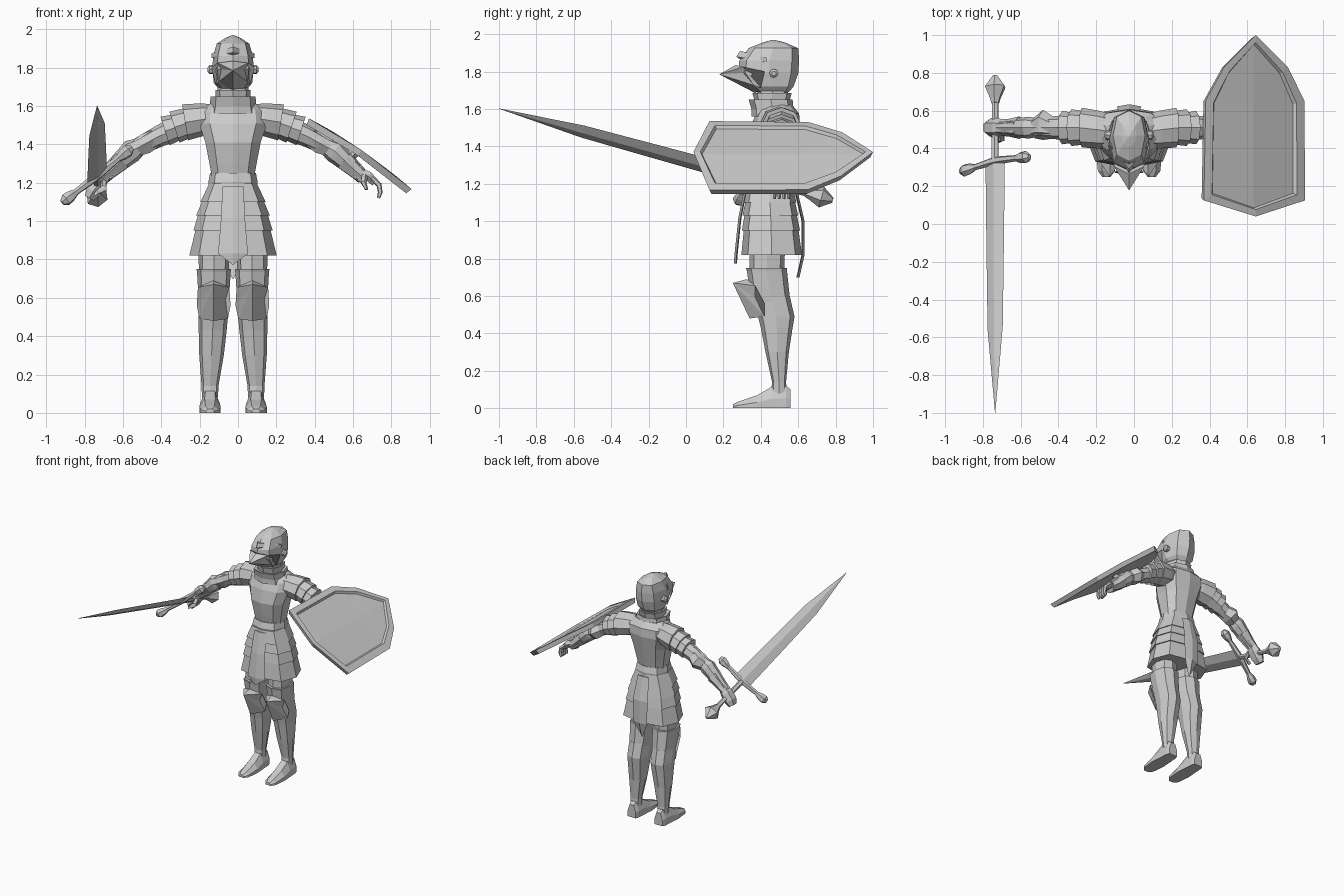
import bpy, bmesh, math
from mathutils import Vector

CX = -0.026  # body centre line
steel = bpy.data.materials.new("steel grey")
steel.diffuse_color = (0.6, 0.6, 0.6, 1)


def make(name, verts, faces):
    me = bpy.data.meshes.new(name)
    bm = bmesh.new()
    vs = [bm.verts.new(v) for v in verts]
    for f in faces:
        bm.faces.new([vs[i] for i in f])
    bmesh.ops.recalc_face_normals(bm, faces=bm.faces)
    bm.to_mesh(me)
    bm.free()
    me.materials.append(steel)
    ob = bpy.data.objects.new(name, me)
    bpy.context.collection.objects.link(ob)
    return ob


def bridge(name, rings):
    """Skin a stack of equal rings and cap both ends."""
    n = len(rings[0])
    verts = [p for r in rings for p in r]
    faces = [(k*n + i, k*n + (i+1) % n, (k+1)*n + (i+1) % n, (k+1)*n + i)
             for k in range(len(rings)-1) for i in range(n)]
    faces += [tuple(range(n)), tuple(range((len(rings)-1)*n, len(rings)*n))]
    return make(name, verts, faces)


def spow(v, p):
    return math.copysign(abs(v)**p, v)


def stack(name, rows, s=1, n=8, p=0.8):
    """Horizontal rings: (z, x offset, half width, front y, back y)."""
    rings = []
    for z, ox, rx, yf, yb in rows:
        ring = []
        for i in range(n):
            a = 2*math.pi*i/n
            ring.append((CX + s*ox + rx*spow(math.sin(a), p),
                         (yf+yb)/2 - (yb-yf)/2*spow(math.cos(a), p), z))
        rings.append(ring)
    return bridge(name, rings)


def tube(name, rows, u=(0, 1, 0), n=8):
    """Rings along a path: (point, radius along u, radius across)."""
    pts = [Vector(r[0]) for r in rows]
    u = Vector(u).normalized()
    rings = []
    for k, (_, ru, rv) in enumerate(rows):
        t = pts[min(k+1, len(pts)-1)] - pts[max(k-1, 0)]
        v = t.cross(u).normalized()
        rings.append([pts[k] + u*ru*math.cos(2*math.pi*i/n)
                      + v*rv*math.sin(2*math.pi*i/n) for i in range(n)])
    return bridge(name, rings)


def pyramid(name, base, tip, s=0):
    """Ridged plate: base loop closed to a forward tip."""
    n = len(base)
    v = [(CX + s + x, y, z) for x, y, z in base + [tip]]
    return make(name, v, [(i, (i+1) % n, n) for i in range(n)] + [tuple(range(n))])


# helmet, visor and brow
stack("helmet", [(1.69, 0, .075, .38, .55), (1.72, 0, .10, .34, .575),
                 (1.79, 0, .108, .28, .60), (1.86, 0, .104, .285, .605),
                 (1.925, 0, .085, .335, .60), (1.955, 0, .04, .41, .53),
                 (1.97, 0, .004, .46, .47)])
pyramid("visor", [(0, .265, 1.835), (.08, .305, 1.825), (.113, .42, 1.80), (.09, .40, 1.715),
                  (0, .37, 1.685), (-.09, .40, 1.715), (-.113, .42, 1.80),
                  (-.08, .305, 1.825)], (0, .178, 1.785))
pyramid("brow", [(.112, .43, 1.85), (.112, .43, 1.875), (0, .29, 1.91),
                 (-.112, .43, 1.875), (-.112, .43, 1.85), (0, .29, 1.865)], (0, .268, 1.88))
for s in (-1, 1):
    tube("visor_pivot", [((CX + s*.09, .47, 1.79), .024, .024),
                         ((CX + s*.122, .47, 1.79), .024, .024),
                         ((CX + s*.132, .47, 1.79), .012, .012)])

# neck and gorget
stack("neck", [(1.58, 0, .085, .38, .55), (1.72, 0, .08, .38, .545)])
stack("gorget_lower", [(1.56, 0, .13, .35, .59), (1.60, 0, .12, .35, .575),
                       (1.65, 0, .118, .335, .57), (1.64, 0, .095, .36, .55)])
stack("gorget_upper", [(1.63, 0, .09, .37, .55), (1.685, 0, .092, .355, .565),
                       (1.68, 0, .08, .38, .55)])

# torso and belt
stack("breastplate", [(1.23, 0, .115, .36, .55), (1.30, 0, .128, .345, .565),
                      (1.41, 0, .15, .325, .59), (1.51, 0, .185, .345, .61),
                      (1.575, 0, .18, .375, .605), (1.62, 0, .11, .40, .57)], n=10)
stack("belt", [(1.175, 0, .126, .335, .57), (1.205, 0, .128, .33, .575),
               (1.25, 0, .12, .345, .56)])

# skirt of overlapping plates
levels = [1.18, 1.10, 1.03, .95, .82]
widths = [.125, .17, .192, .207, .228]
for k in range(4):
    a, b = widths[k] - (.014 if k else 0), widths[k+1]
    stack("skirt_plate", [(levels[k] + .015, 0, a, .325 - .005*k, .57 + .01*k),
                          (levels[k+1], 0, b, .305 - .003*k, .59 + .01*k)], p=.7)

# tabards: folded hanging plates, front and back
for name, cols in (("front_tabard", [(1.18, .055, .325), (1.02, .062, .292),
                                     (.83, .078, .272), (.775, .004, .268)]),
                   ("back_tabard", [(1.18, .05, .58), (1.00, .065, .622),
                                    (.82, .06, .622), (.70, .004, .595)])):
    d = -.012 if name[0] == "f" else .012
    bridge(name, [[(CX-w, y, z), (CX, y+d, z), (CX+w, y, z), (CX, y-d*.4, z)]
                  for z, w, y in cols])

for s in (-1, 1):
    # legs
    stack("thigh", [(.72, .10, .078, .34, .525), (.88, .10, .08, .34, .53)], s)
    stack("thigh_plate", [(.55, .102, .074, .365, .56), (.64, .10, .082, .34, .55),
                          (.735, .10, .088, .325, .54), (.75, .10, .09, .32, .54)], s)
    stack("greave", [(.08, .12, .042, .455, .54), (.14, .12, .044, .46, .535),
                     (.30, .112, .064, .425, .55), (.43, .106, .073, .40, .57),
                     (.49, .104, .076, .385, .58), (.60, .102, .076, .36, .555)], s)
    pyramid("knee_guard", [(0, .325, .69), (.082, .37, .655), (.088, .42, .56),
                           (.074, .42, .49), (0, .34, .48), (-.074, .42, .49),
                           (-.088, .42, .56), (-.082, .37, .655)], (0, .25, .67), s*.101)
    # shoe, toe to heel
    shoe = [(.25, .022, .02), (.28, .045, .035), (.38, .056, .07),
            (.46, .05, .115), (.535, .045, .12), (.56, .036, .10)]
    x = CX + s*.12
    bridge("shoe", [[(x-w, y, 0), (x+w, y, 0), (x+w, y, h*.45), (x+w*.5, y, h),
                     (x-w*.5, y, h), (x-w, y, h*.45)] for y, w, h in shoe])

    # shoulder plates and arm
    def P(ox, z, y=.51):
        return (CX + s*ox, y, z)
    tube("shoulder_plate", [(P(.09, 1.54, .49), .09, .07), (P(.16, 1.53, .50), .10, .085),
                            (P(.25, 1.515), .105, .095)])
    tube("shoulder_plate", [(P(.20, 1.525), .085, .075), (P(.305, 1.49), .097, .085)])
    tube("shoulder_plate", [(P(.26, 1.50), .075, .065), (P(.355, 1.47), .088, .078)])
    tube("upper_arm", [(P(.25, 1.50), .07, .065), (P(.38, 1.445), .062, .056),
                       (P(.50, 1.385), .052, .046)])
    tube("elbow_guard", [(P(.40, 1.435), .058, .052), (P(.455, 1.405, .525), .08, .062),
                         (P(.50, 1.38), .056, .05)], n=6)
    tube("forearm", [(P(.47, 1.40), .045, .04), (P(.53, 1.365), .058, .062),
                     (P(.55, 1.345), .056, .056), (P(.65, 1.255), .042, .04),
                     (P(.68, 1.225), .04, .036)])
    tube("gauntlet_cuff", [(P(.58, 1.315), .06, .055), (P(.64, 1.26), .046, .042),
                           (P(.69, 1.22), .044, .036)], n=6)

# sword hand, closed round the grip
tube("sword_fist", [((-.69, .51, 1.235), .04, .03), ((-.72, .51, 1.205), .052, .045),
                    ((-.755, .51, 1.155), .052, .045), ((-.775, .51, 1.12), .038, .03)], n=6)
tube("sword_thumb", [((-.70, .47, 1.20), .018, .018), ((-.70, .44, 1.17), .018, .018),
                     ((-.74, .43, 1.145), .014, .014)], u=(.7, 0, .7), n=5)

# open hand: palm, four fingers, thumb
tube("palm", [((.64, .51, 1.25), .036, .028), ((.68, .51, 1.235), .05, .028),
              ((.715, .51, 1.20), .048, .024)], n=6)
for k in range(4):
    y = .473 + .025*k
    tube("finger", [((.695, y, 1.225), .013, .015), ((.735, y, 1.19), .013, .015),
                    ((.742, y, 1.15), .012, .013), ((.732, y, 1.12), .008, .009)], n=5)
tube("thumb", [((.66, .475, 1.235), .017, .017), ((.655, .44, 1.20), .016, .016),
               ((.67, .43, 1.165), .009, .009)], u=(1, 0, 0), n=5)

# sword along a tilted axis
W = Vector((.77, .17, .61)).normalized()


def S(y):
    return Vector((-.735, y, 1.132 + (.71-y)*.275))


tube("blade", [(S(.33), .066, .014), (S(-.10), .060, .013), (S(-.55), .052, .011),
               (S(-1), .001, .001)], u=W, n=4)
tube("grip", [(S(.34), .02, .02), (S(.67), .018, .018)], u=W, n=6)
tube("pommel", [(S(.64), .022, .022), (S(.665), .03, .03), (S(.725), .062, .055),
                (S(.785), .014, .014)], u=W, n=6)
axis = (S(0) - S(1)).normalized()
guard = [(-.235, .016), (-.21, .034), (-.175, .03), (-.14, .017), (-.03, .022),
         (.03, .022), (.14, .017), (.175, .03), (.21, .034), (.235, .016)]
tube("crossguard", [(S(.335) + W*t + axis*abs(t)*.08, r, r) for t, r in guard], u=axis, n=6)

# shield: curved rimmed plate, outline in plan, height follows x
outline = [(.645, 1.0), (.815, .83), (.903, .65), (.905, .125), (.645, .04),
           (.37, .125), (.38, .655), (.48, .835)]


def shield_loop(k, depth):
    pts = [(.64 + (x-.64)*k, .50 + (y-.50)*(k*.5+.5 if k < .95 else k)) for x, y in outline]
    pts += [(.642, pts[i][1]) for i in (1, 2, 3)]  # centre line
    return [Vector((x, y, 1.535 - .69*(x-.37) + .025*(1-((x-.64)/.27)**2)))
            - Vector((.57, 0, .82))*depth for x, y in pts]


layers = [shield_loop(.97, .035), shield_loop(1, 0), shield_loop(.84, 0), shield_loop(.80, .016)]
panel = [(0, 1, 8), (0, 8, 7), (1, 2, 9, 8), (8, 9, 6, 7), (2, 3, 10, 9), (9, 10, 5, 6),
         (3, 4, 10), (10, 4, 5)]
verts, faces = [], []
for k, lay in enumerate(layers):
    verts += lay
    if k:
        for i in range(8):
            j = (i+1) % 8
            faces.append(((k-1)*11+i, (k-1)*11+j, k*11+j, k*11+i))
faces += [f for f in panel] + [tuple(i+33 for i in f) for f in panel]
shield = make("shield", verts, faces)
bm = bmesh.new()
bm.from_mesh(shield.data)
bmesh.ops.delete(bm, geom=[v for v in bm.verts if not v.link_faces], context='VERTS')
bm.to_mesh(shield.data)
bm.free()

# strap holding the shield to the forearm
tube("shield_strap", [((.56, .51, 1.30), .03, .02), ((.62, .51, 1.36), .03, .02)], n=4)
